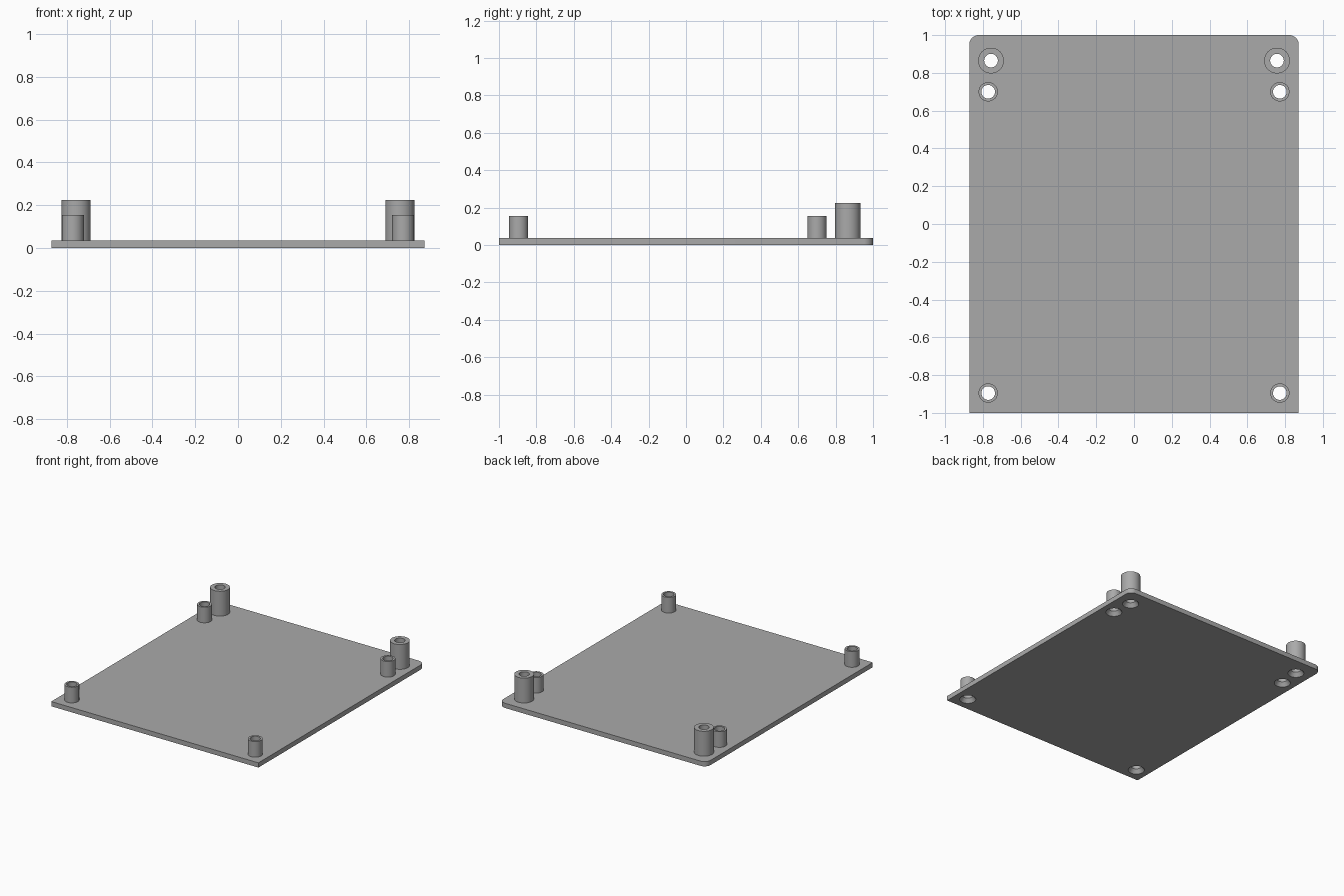
import bpy
import bmesh
from math import cos, sin, pi

cube = bpy.data.objects.get("Cube")
if cube:
    bpy.data.objects.remove(cube, do_unlink=True)

HALF_X, HALF_Y, THICK, CORNER = 0.872, 1.0, 0.036, 0.05
HOLE, SINK = 0.036, 0.057
SEGMENTS = 48

grey = bpy.data.materials.new("plain grey")
grey.use_nodes = True
grey.diffuse_color = (0.4, 0.4, 0.4, 1)
grey.node_tree.nodes["Principled BSDF"].inputs["Base Color"].default_value = (0.4, 0.4, 0.4, 1)


def make_object(name, bm):
    bmesh.ops.recalc_face_normals(bm, faces=bm.faces)
    mesh = bpy.data.meshes.new(name)
    bm.to_mesh(mesh)
    bm.free()
    mesh.materials.append(grey)
    obj = bpy.data.objects.new(name, mesh)
    bpy.context.collection.objects.link(obj)
    return obj


def smooth(obj):
    bpy.ops.object.select_all(action="DESELECT")
    obj.select_set(True)
    bpy.context.view_layer.objects.active = obj
    bpy.ops.object.shade_smooth_by_angle(angle=pi / 6)


def lathe(name, profile, x, y, closed=False, caps=False):
    """Turn (radius, height) points about a vertical axis at x, y."""
    bm = bmesh.new()
    rings = []
    for r, z in profile:
        rings.append([bm.verts.new((x + r * cos(2 * pi * i / SEGMENTS),
                                    y + r * sin(2 * pi * i / SEGMENTS), z))
                      for i in range(SEGMENTS)])
    pairs = list(zip(rings, rings[1:]))
    if closed:
        pairs.append((rings[-1], rings[0]))
    for a, b in pairs:
        for i in range(SEGMENTS):
            j = (i + 1) % SEGMENTS
            bm.faces.new((a[i], a[j], b[j], b[i]))
    if caps:
        bm.faces.new(rings[0])
        bm.faces.new(rings[-1])
    return make_object(name, bm)


# Base plate: square front corners, rounded back corners
outline = [(-HALF_X, -HALF_Y), (HALF_X, -HALF_Y)]
for side, start in ((1, 0), (-1, pi / 2)):
    for i in range(13):
        a = start + i * pi / 24
        outline.append((side * (HALF_X - CORNER) + CORNER * cos(a),
                        HALF_Y - CORNER + CORNER * sin(a)))
bm = bmesh.new()
base = bm.faces.new([bm.verts.new((x, y, 0)) for x, y in outline])
top = bmesh.ops.extrude_face_region(bm, geom=[base])["geom"]
bmesh.ops.translate(bm, vec=(0, 0, THICK),
                    verts=[v for v in top if isinstance(v, bmesh.types.BMVert)])
plate = make_object("base_plate", bm)

# Hollow posts, each above a countersunk screw hole: name, x, y, radius, top
posts = [("tall_back_post", 0.757, 0.865, 0.068, 0.225),
         ("short_back_post", 0.772, 0.70, 0.051, 0.155),
         ("short_front_post", 0.772, -0.895, 0.051, 0.155)]
for name, x, y, radius, height in posts:
    for side, label in ((1, "left"), (-1, "right")):
        tube = [(radius, THICK), (radius, height), (HOLE, height), (HOLE, THICK)]
        smooth(lathe(f"{name}_{label}", tube, side * x, y))
        sink = [(SINK, -0.02), (SINK, 0), (HOLE, 0.03), (HOLE, THICK + 0.02)]
        cutter = lathe(f"{name}_{label}_hole_cutter", sink, side * x, y, caps=True)
        cutter.hide_render = True
        cutter.hide_viewport = True
        cut = plate.modifiers.new("screw hole", "BOOLEAN")
        cut.operation = "DIFFERENCE"
        cut.solver = "EXACT"
        cut.object = cutter

# Fix the cuts into the plate, then drop the cutters
bpy.context.view_layer.update()
cut_mesh = bpy.data.meshes.new_from_object(
    plate.evaluated_get(bpy.context.evaluated_depsgraph_get()))
plate.modifiers.clear()
plate.data = cut_mesh
for obj in list(bpy.data.objects):
    if obj.name.endswith("_hole_cutter"):
        bpy.data.objects.remove(obj, do_unlink=True)
smooth(plate)
